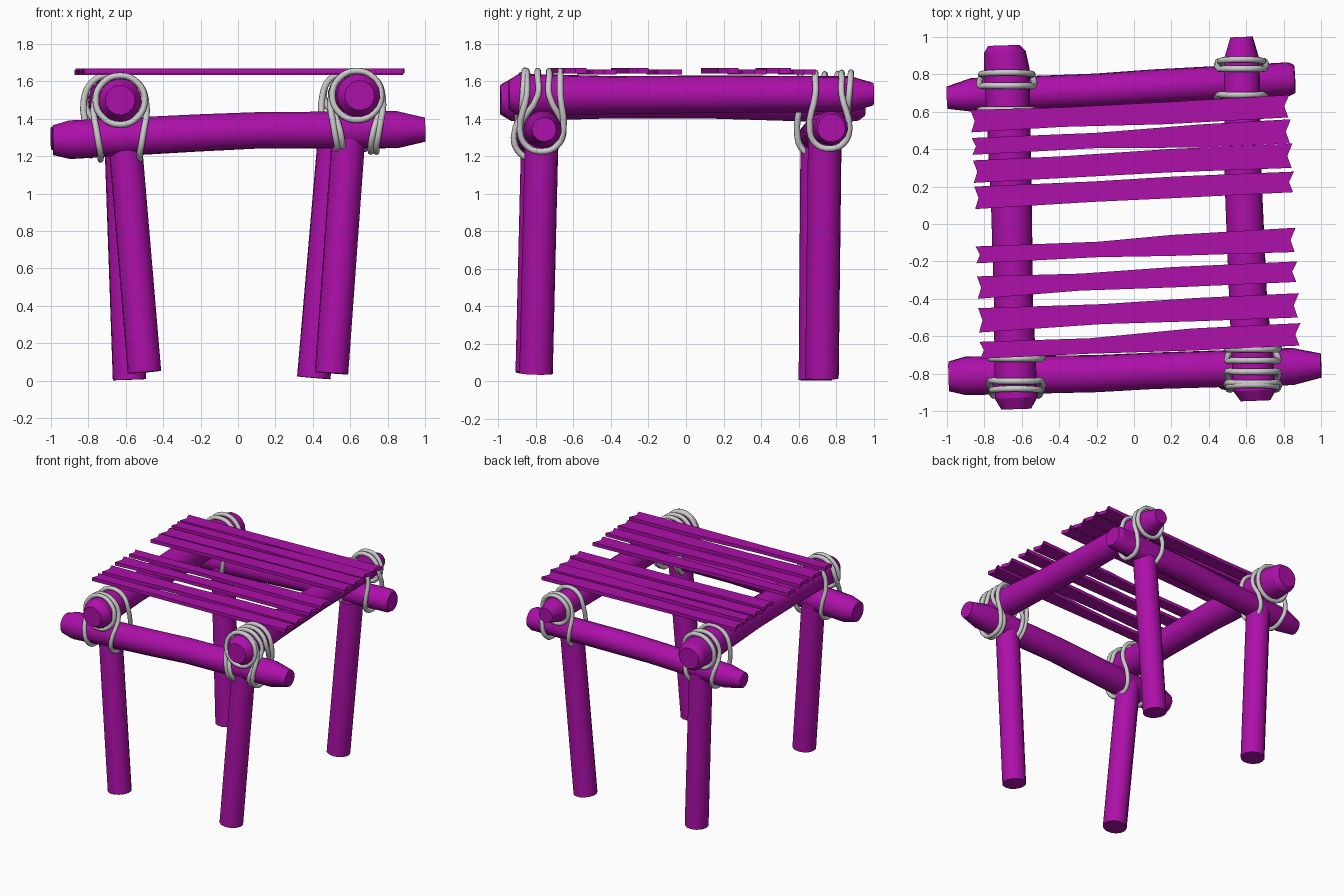
import bpy, math, random
from mathutils import Vector

if "Cube" in bpy.data.objects:
    bpy.data.objects.remove(bpy.data.objects["Cube"])

random.seed(4)
wood = bpy.data.materials.new("wood")
wood.diffuse_color = (0.42, 0.005, 0.40, 1)
wood.use_nodes = True
wood.node_tree.nodes["Principled BSDF"].inputs["Base Color"].default_value = wood.diffuse_color


def finish(obj, angle=35):
    bpy.ops.object.select_all(action='DESELECT')
    obj.select_set(True)
    bpy.context.view_layer.objects.active = obj
    bpy.ops.object.shade_smooth_by_angle(angle=math.radians(angle))


def mesh_object(name, verts, faces):
    me = bpy.data.meshes.new(name)
    me.from_pydata(verts, [], faces)
    me.materials.append(wood)
    obj = bpy.data.objects.new(name, me)
    bpy.context.collection.objects.link(obj)
    return obj


def log(name, sections, sides=14):
    """Round log through sections (x, y, z, radius), closed at both ends."""
    pts = [Vector(s[:3]) for s in sections]
    axis = (pts[-1] - pts[0]).normalized()
    u = axis.orthogonal().normalized()
    v = axis.cross(u)
    verts = []
    for p, s in zip(pts, sections):
        for i in range(sides):
            a = math.tau * i / sides
            verts.append(p + (u * math.cos(a) + v * math.sin(a)) * s[3])
    faces = [tuple(reversed(range(sides)))]
    for k in range(len(pts) - 1):
        for i in range(sides):
            j = (i + 1) % sides
            faces.append((k * sides + i, k * sides + j,
                          (k + 1) * sides + j, (k + 1) * sides + i))
    n = (len(pts) - 1) * sides
    faces.append(tuple(range(n, n + sides)))
    finish(mesh_object(name, verts, faces), 28)


def plank(name, xl, xr, left, right, z):
    """Thin board with notched ends; left and right are (high y, low y)."""
    def edge(t, k):
        return left[k] + (right[k] - left[k]) * t
    t1, t2 = random.uniform(.25, .4), random.uniform(.6, .75)
    w = xr - xl
    j = lambda: random.uniform(-.008, .008)
    outline = [(xl, left[1]), (xl + w * t1, edge(t1, 1) + .008 + j()),
               (xl + w * t2, edge(t2, 1) + j()), (xr, right[1]),
               (xr - .022, sum(right) / 2), (xr + .005, right[0]),
               (xl + w * t2, edge(t2, 0) + j()), (xl + w * t1, edge(t1, 0) - .008 + j()),
               (xl - .005, left[0]), (xl + .018, sum(left) / 2)]
    n = len(outline)
    verts = [(x, y, z - .014) for x, y in outline] + [(x, y, z + .014) for x, y in outline]
    faces = [tuple(reversed(range(n))), tuple(range(n, 2 * n))]
    faces += [(i, (i + 1) % n, n + (i + 1) % n, n + i) for i in range(n)]
    mesh_object(name, verts, faces)


def rope(name, points):
    cu = bpy.data.curves.new(name, 'CURVE')
    cu.dimensions = '3D'
    cu.bevel_depth = .017
    cu.bevel_resolution = 2
    cu.resolution_u = 4
    sp = cu.splines.new('BEZIER')
    sp.bezier_points.add(len(points) - 1)
    for b, p in zip(sp.bezier_points, points):
        b.co = p
        b.handle_left_type = b.handle_right_type = 'AUTO'
    sp.use_cyclic_u = True
    obj = bpy.data.objects.new(name, cu)
    bpy.context.collection.objects.link(obj)
    bpy.ops.object.select_all(action='DESELECT')
    obj.select_set(True)
    bpy.context.view_layer.objects.active = obj
    bpy.ops.object.convert(target='MESH')
    finish(bpy.context.object, 60)


def saddle(name, cx, cy, zl, R, zc, r, yf, yb, spread):
    """Rope passing over the side rail and under the cross rail."""
    R, r = R + .016, r + .016
    half = [(0, yf, zl + R), (.72 * R, yf, zl + .72 * R), (R + .008, yf, zl),
            (spread + .015, cy - r, zc), (spread, cy - .72 * r, zc - .72 * r),
            (spread, cy, zc - r), (spread, cy + .72 * r, zc - .72 * r),
            (spread + .015, cy + r, zc), (R + .008, yb, zl),
            (.72 * R, yb, zl + .72 * R), (0, yb, zl + R)]
    pts = [(cx + x, y, z) for x, y, z in half]
    pts += [(cx - x, y, z) for x, y, z in reversed(half[1:-1])]
    rope(name, pts)


def ring(name, cx, y, z, R):
    R += .018
    rope(name, [(cx + R * math.cos(math.tau * i / 8), y + .01 * math.sin(math.tau * i / 8),
                 z + R * math.sin(math.tau * i / 8)) for i in range(8)])


# Legs leaning outward toward the top
log("front_left_leg", [(-.50, -.82, .045, .09), (-.605, -.79, 1.29, .09)])
log("front_right_leg", [(.50, -.80, .04, .09), (.59, -.77, 1.29, .09)])
log("back_left_leg", [(-.58, .69, .005, .09), (-.625, .70, 1.29, .09)])
log("back_right_leg", [(.405, .725, .015, .09), (.515, .74, 1.29, .09)])

# Lower cross rails
log("front_cross_rail", [(-.99, -.815, 1.285, .08), (-.90, -.812, 1.288, .104), (-.2, -.80, 1.325, .1),
                         (.1, -.785, 1.338, .098), (.85, -.762, 1.342, .1), (1.0, -.757, 1.342, .065)])
log("back_cross_rail", [(-1.0, .675, 1.295, .06), (-.87, .69, 1.30, .09), (-.2, .715, 1.33, .09),
                        (.1, .735, 1.34, .092), (.83, .775, 1.35, .09), (.86, .775, 1.35, .075)])

# Upper side rails
log("left_side_rail", [(-.63, -.99, 1.50, .08), (-.63, -.93, 1.50, .115), (-.645, -.4, 1.505, .105),
                       (-.655, .1, 1.51, .11), (-.68, .83, 1.50, .122), (-.69, .92, 1.50, .112),
                       (-.695, .955, 1.50, .085)])
log("right_side_rail", [(.65, -.945, 1.525, .08), (.645, -.89, 1.525, .115), (.61, -.4, 1.525, .102),
                        (.585, .2, 1.53, .1), (.575, .88, 1.53, .096), (.575, 1.0, 1.53, .06)])

# Deck planks
boards = [((.61, .49), (.69, .57)), ((.46, .37), (.56, .43)), ((.34, .22), (.43, .30)),
          ((.20, .08), (.28, .17)), ((-.12, -.21), (-.02, -.15)), ((-.28, -.40), (-.20, -.31)),
          ((-.45, -.58), (-.37, -.50)), ((-.63, -.72), (-.53, -.65))]
for i, (left, right) in enumerate(boards):
    plank(f"plank_{i + 1}", -.87 + .007 * i, .825 + .0085 * i, left, right,
          1.65 + (.005 if i % 2 else -.002))

# Rope lashings: corner geometry, saddle strand positions, ring positions
corners = {
    "front_left": (-.63, -.80, 1.50, .113, 1.30, .102, [(-.84, -.72)], [-.89]),
    "front_right": (.635, -.77, 1.525, .113, 1.34, .1, [(-.85, -.67), (-.79, -.73)], [-.87]),
    "back_left": (-.68, .70, 1.50, .12, 1.31, .09, [(.74, .61)], [.80]),
    "back_right": (.575, .765, 1.53, .098, 1.345, .09, [(.83, .69)], [.87]),
}
for name, (cx, cy, zl, R, zc, r, saddles, rings) in corners.items():
    for k, (yf, yb) in enumerate(saddles):
        saddle(f"{name}_rope_{k + 1}", cx, cy, zl, R, zc, r, min(yf, yb), max(yf, yb), .105 - .03 * k)
    for k, y in enumerate(rings):
        ring(f"{name}_rope_ring_{k + 1}", cx, y, zl, R)
